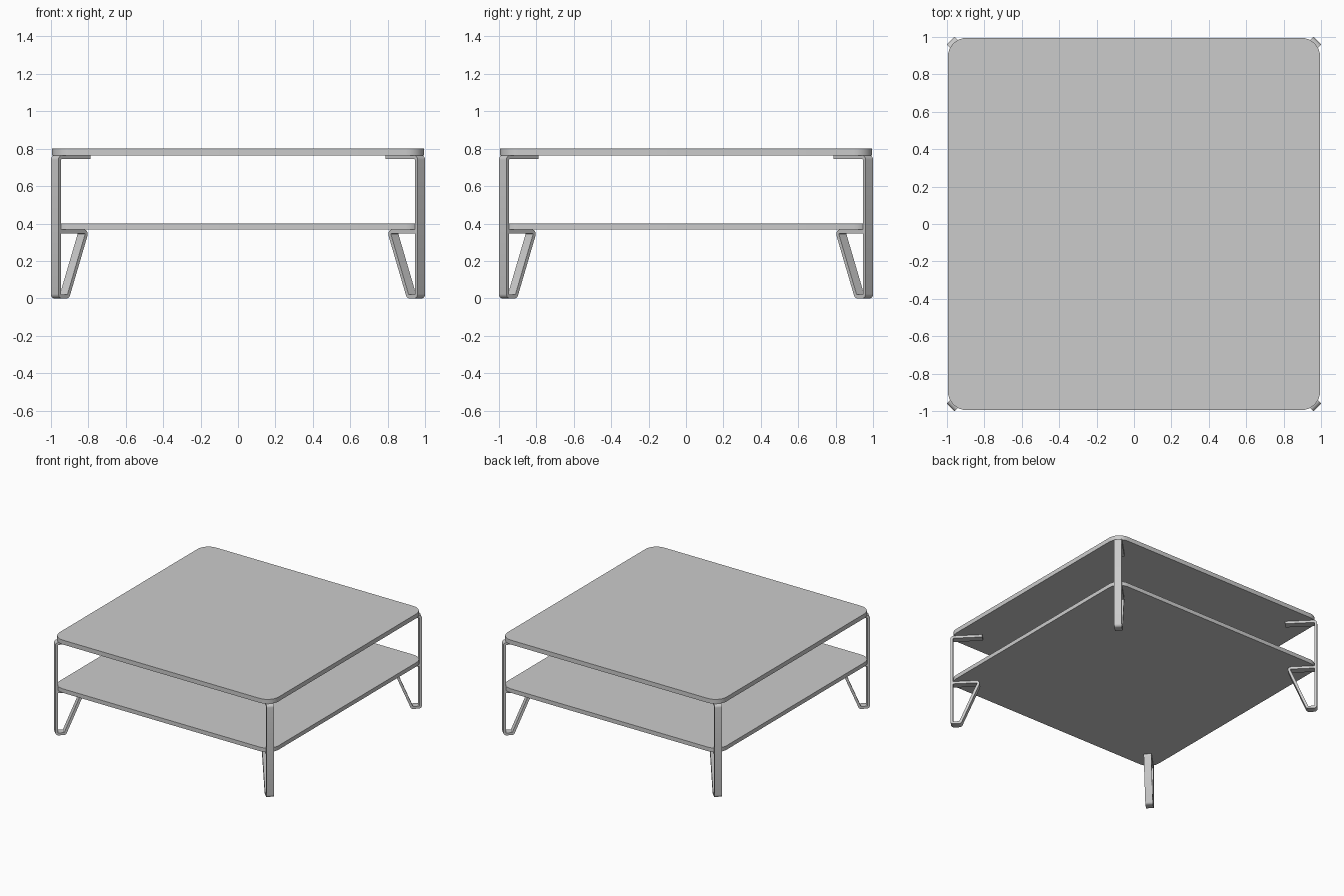
import bpy, bmesh, math
from mathutils import Vector, Matrix

if "Cube" in bpy.data.objects:
    bpy.data.objects.remove(bpy.data.objects["Cube"], do_unlink=True)

grey = bpy.data.materials.new("light grey")
grey.use_nodes = True
colour = (0.6, 0.6, 0.6, 1)
grey.diffuse_color = colour
grey.node_tree.nodes["Principled BSDF"].inputs["Base Color"].default_value = colour


def finish(bm, name):
    bmesh.ops.recalc_face_normals(bm, faces=bm.faces)
    mesh = bpy.data.meshes.new(name)
    bm.to_mesh(mesh)
    bm.free()
    mesh.materials.append(grey)
    obj = bpy.data.objects.new(name, mesh)
    bpy.context.collection.objects.link(obj)
    bpy.ops.object.select_all(action='DESELECT')
    obj.select_set(True)
    bpy.context.view_layer.objects.active = obj
    bpy.ops.object.shade_smooth_by_angle(angle=math.radians(35))
    return obj


def slab(name, bottom, top, half=0.995, radius=0.1):
    """Square board with rounded vertical corners."""
    bm = bmesh.new()
    bmesh.ops.create_cube(bm, size=1)
    bmesh.ops.scale(bm, vec=(2 * half, 2 * half, top - bottom), verts=bm.verts)
    bmesh.ops.translate(bm, vec=(0, 0, (top + bottom) / 2), verts=bm.verts)
    upright = [e for e in bm.edges
               if abs(e.verts[0].co.z - e.verts[1].co.z) > 0.01]
    bmesh.ops.bevel(bm, geom=upright, offset=radius, segments=8,
                    profile=0.5, affect='EDGES')
    return finish(bm, name)


def fillet(points, radius, steps=5):
    """Round the inner corners of a 2D path."""
    pts = [Vector(p) for p in points]
    out = [pts[0]]
    for a, b, c in zip(pts, pts[1:], pts[2:]):
        u, v = (a - b).normalized(), (c - b).normalized()
        half = u.angle(v) / 2
        reach = radius / math.tan(half)
        centre = b + (u + v).normalized() * radius / math.sin(half)
        start, end = b + u * reach - centre, b + v * reach - centre
        sweep = start.angle_signed(end)
        for i in range(steps + 1):
            out.append(centre + Matrix.Rotation(-sweep * i / steps, 2) @ start)
    return out + [pts[-1]]


def strap(bm, path, width=0.057, thick=0.02):
    """Sweep a flat bar along a path of (radial, height) points."""
    rings = []
    for i, p in enumerate(path):
        before = (p - path[i - 1]).normalized() if i else None
        after = (path[i + 1] - p).normalized() if i < len(path) - 1 else None
        before, after = before or after, after or before
        tangent = (before + after).normalized()
        side = Vector((-tangent.y, tangent.x)) * thick / 2 / tangent.dot(after)
        rings.append([bm.verts.new((q.x, y, q.y)) for q, y in (
            (p + side, -width / 2), (p + side, width / 2),
            (p - side, width / 2), (p - side, -width / 2))])
    for a, b in zip(rings, rings[1:]):
        for k in range(4):
            n = (k + 1) % 4
            bm.faces.new((a[k], a[n], b[n], b[k]))
    bm.faces.new(rings[0])
    bm.faces.new(rings[-1])


# Boards
slab("table_top", 0.764, 0.80)
slab("lower_shelf", 0.367, 0.40)

# Bent flat-bar legs set diagonally on the corners
bar = [(1.145, 0.754), (1.376, 0.754), (1.376, 0.01), (1.312, 0.01),
       (1.168, 0.357), (1.366, 0.357)]
corners = {"back_left": 45, "back_right": 135,
           "front_right": 225, "front_left": 315}
for place, angle in corners.items():
    bm = bmesh.new()
    strap(bm, fillet(bar, 0.014))
    bmesh.ops.rotate(bm, verts=bm.verts,
                     matrix=Matrix.Rotation(math.radians(angle), 3, 'Z'))
    finish(bm, place + "_leg")
